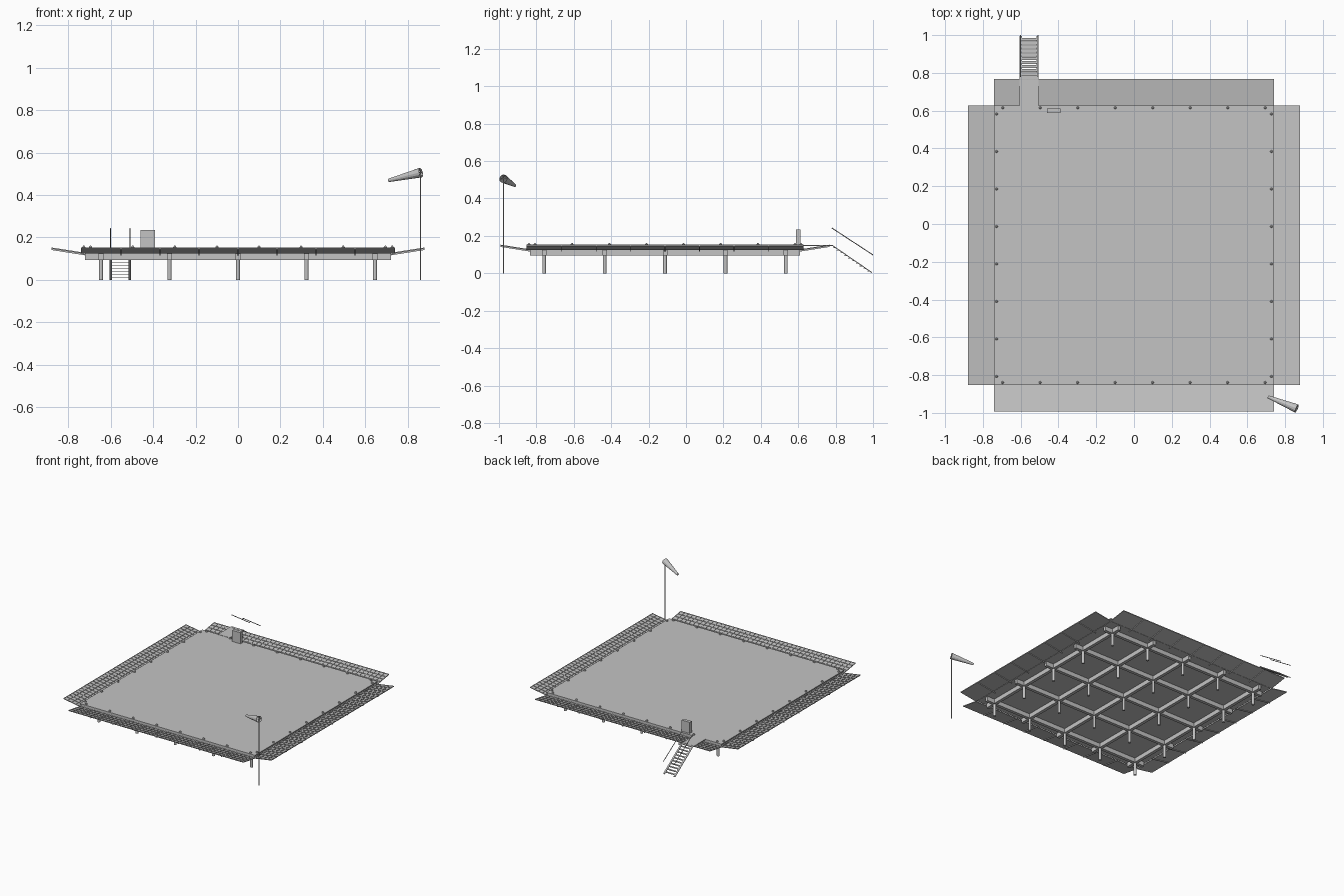
import bpy, bmesh, math
from mathutils import Vector

cube = bpy.data.objects.get("Cube")
if cube:
    bpy.data.objects.remove(cube, do_unlink=True)


def material(name, value):
    m = bpy.data.materials.new(name)
    m.use_nodes = True
    m.diffuse_color = (value, value, value, 1)
    m.node_tree.nodes["Principled BSDF"].inputs["Base Color"].default_value = (value, value, value, 1)
    return m


GREY = material("light grey", 0.55)


def finish(name, bm):
    mesh = bpy.data.meshes.new(name)
    bm.to_mesh(mesh)
    bm.free()
    mesh.materials.append(GREY)
    ob = bpy.data.objects.new(name, mesh)
    bpy.context.collection.objects.link(ob)
    return ob


def box(bm, lo, hi):
    lo, hi = Vector(lo), Vector(hi)
    verts = bmesh.ops.create_cube(bm, size=1)["verts"]
    for v in verts:
        v.co = (lo + hi) / 2 + v.co * (hi - lo)
    return verts


def tube(bm, a, b, r1, r2=None, sides=12, caps=True):
    a, b = Vector(a), Vector(b)
    d = b - a
    verts = bmesh.ops.create_cone(bm, cap_ends=caps, segments=sides, radius1=r1,
                                  radius2=r1 if r2 is None else r2, depth=d.length)["verts"]
    q = d.to_track_quat('Z', 'Y')
    for v in verts:
        v.co = q @ v.co + (a + b) / 2


HALF = 0.74            # half the deck side
CY = -0.112            # deck centre in y
TOP = 0.15

# Deck slab with a slightly proud top plate
bm = bmesh.new()
box(bm, (-HALF + .006, CY - HALF + .006, .128), (HALF - .006, CY + HALF - .006, .143))
box(bm, (-HALF, CY - HALF, .143), (HALF, CY + HALF, TOP))
finish("deck", bm)

# Beam grid and columns
pitch = 0.323
beams, columns = bmesh.new(), bmesh.new()
for i in range(-2, 3):
    p = i * pitch
    box(beams, (-.72, CY + p - .012, .095), (.72, CY + p + .012, .13))
    box(beams, (p - .012, CY - .722, .095), (p + .012, CY + .722, .13))
    for j in range(-2, 3):
        tube(columns, (p, CY + j * pitch, 0), (p, CY + j * pitch, .1), .01)
finish("beams", beams)
finish("columns", columns)

# Sloping safety nets with a raised mesh and support arms, one per side
WIDTH, RISE = 0.14, 0.022
for k, side in enumerate(("front", "left", "back", "right")):
    net, arms = bmesh.new(), bmesh.new()
    box(net, (-HALF, 0, 0), (HALF, WIDTH, .003))
    for i in range(43):
        x = -HALF + .001 + i * (2 * HALF - .002) / 42
        box(net, (x - .001, 0, .003), (x + .001, WIDTH, .006))
    for i in range(5):
        y = .001 + i * (WIDTH - .002) / 4
        box(net, (-HALF, y - .001, .003), (HALF, y + .001, .006))
    for i in range(-3, 4):
        x = i * .184
        box(arms, (x - .002, -.02, -.006), (x + .002, WIDTH, 0))
    angle = math.pi + k * math.pi / 2
    c, s = math.cos(angle), math.sin(angle)
    for bm in (net, arms):
        for v in bm.verts:
            x, y, z = v.co
            z += .125 + RISE * y / WIDTH
            y += HALF
            v.co = (x * c - y * s, x * s + y * c + CY, z)
    finish(side + "_net", net)
    finish(side + "_net_arms", arms)

# Edge lights
bm = bmesh.new()
for i in range(8):
    t = -.695 + i * .1985
    for s in (-1, 1):
        for x, y in ((t, CY + s * .727), (s * .727, CY + t)):
            tube(bm, (x, y, TOP), (x, y, TOP + .006), .008, sides=10)
            tube(bm, (x, y, TOP + .006), (x, y, TOP + .011), .007, .003, sides=10)
finish("edge_lights", bm)

# Equipment cabinet
bm = bmesh.new()
box(bm, (-.46, .587, TOP), (-.39, .612, .235))
finish("cabinet", bm)

# Walkway bridging the rear net
X0, X1, Y0, Y1 = -.605, -.505, .785, .995
bm = bmesh.new()
box(bm, (X0, CY + HALF - .005, .147), (X1, Y0, .152))
finish("walkway", bm)

# Stairs: flat sloped side strips, treads and handrails
sides, treads, rails = bmesh.new(), bmesh.new(), bmesh.new()
for x in (X0, X1 - .012):
    for v in box(sides, (x, Y0, 0), (x + .012, Y1, .006)):
        v.co.z += .144 * (Y1 - v.co.y) / (Y1 - Y0)
for x in (X0 + .004, X1 - .004):
    tube(rails, (x, .78, .242), (x, 1, .098), .0025, sides=6)
for i in range(10):
    y = Y0 + .006 + i * .0205
    z = .144 * (Y1 - y) / (Y1 - Y0) - .004
    box(treads, (X0 + .01, y - .006, z), (X1 - .01, y + .01, z + .003))
finish("stair_sides", sides)
finish("stair_treads", treads)
finish("stair_handrails", rails)

# Windsock and its pole
bm = bmesh.new()
tube(bm, (.86, -.975, 0), (.86, -.975, .525), .003, sides=8)
finish("windsock_pole", bm)
bm = bmesh.new()
tube(bm, (.862, -.977, .506), (.71, -.915, .469), .023, .008, caps=False)
sock = finish("windsock", bm)
shell = sock.modifiers.new("thickness", 'SOLIDIFY')
shell.thickness = .002

# Crossed spokes in the mouth of the windsock
bm = bmesh.new()
axis = Vector((-.152, .062, -.037)).normalized()
across = axis.cross(Vector((0, 0, 1))).normalized()
mouth = Vector((.86, -.976, .506))
for d in (across, axis.cross(across)):
    tube(bm, mouth - d * .022, mouth + d * .022, .0015, sides=6)
finish("windsock_spokes", bm)
